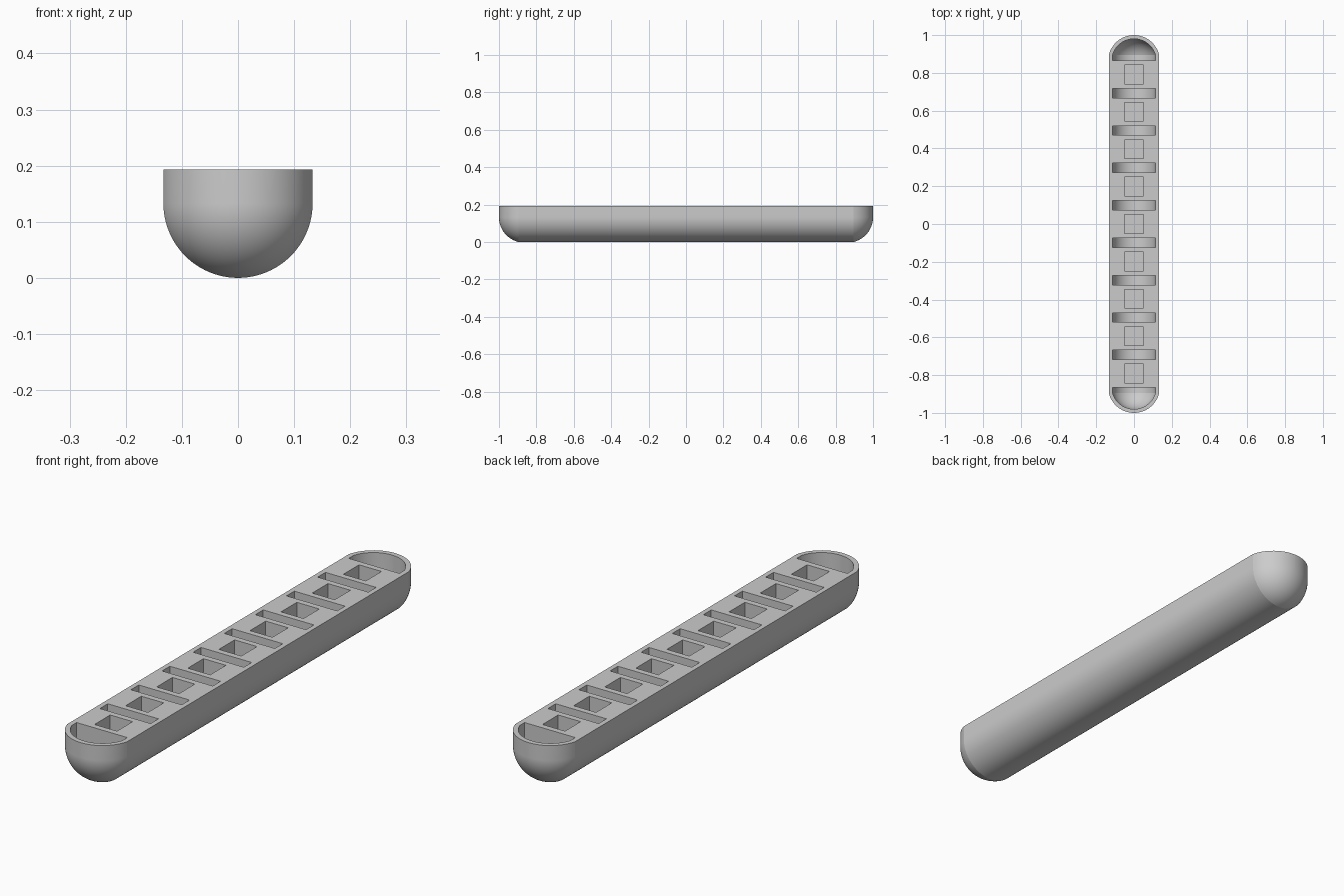
import bpy
import bmesh
from math import sin, cos, pi, asin, sqrt, radians

cube = bpy.data.objects.get("Cube")
if cube:
    bpy.data.objects.remove(cube, do_unlink=True)

AXIS_Z = 0.133      # height of the rounded underside's centre line
TOP = 0.193         # flat top
RADIUS = 0.133      # outer half width
WALL = 0.02
INNER = RADIUS - WALL
DOME_START = 0.896  # where the domed ends begin
PITCH = 0.198       # spacing of slots and square pockets
SLOT_HALF = 0.025

grey = bpy.data.materials.new("light grey")
grey.use_nodes = True
grey.diffuse_color = (0.6, 0.6, 0.6, 1)
grey.node_tree.nodes["Principled BSDF"].inputs["Base Color"].default_value = (0.6, 0.6, 0.6, 1)


def dome(radius, depth, steps=16):
    """Sections (y, radius) of a round end, from its rim to its tip."""
    ball = (radius ** 2 + depth ** 2) / (2 * depth)
    centre = DOME_START + depth - ball
    first = asin((ball - depth) / ball)
    last = radians(89.3)
    angles = [first + (last - first) * i / steps for i in range(steps + 1)]
    return [(centre + ball * sin(a), ball * cos(a)) for a in angles]


def add_loft(bm, sections, top, arc=48):
    """Loft U-shaped sections along y into a closed solid."""
    rings = []
    for y, r in sections:
        ring = [bm.verts.new((r, y, top))]
        for i in range(arc + 1):
            a = -pi * i / arc
            ring.append(bm.verts.new((r * cos(a), y, AXIS_Z + r * sin(a))))
        ring.append(bm.verts.new((-r, y, top)))
        rings.append(ring)
    for a, b in zip(rings, rings[1:]):
        for i in range(len(a)):
            j = (i + 1) % len(a)
            bm.faces.new((a[i], a[j], b[j], b[i]))
    bm.faces.new(rings[0])
    bm.faces.new(rings[-1])


def add_box(bm, y, half, low, high):
    box = bmesh.ops.create_cube(bm, size=1)["verts"]
    for v in box:
        v.co = (v.co.x * 2 * half, y + v.co.y * 2 * half, high if v.co.z > 0 else low)


def make_object(name, bm):
    bmesh.ops.recalc_face_normals(bm, faces=bm.faces)
    mesh = bpy.data.meshes.new(name)
    bm.to_mesh(mesh)
    bm.free()
    mesh.materials.append(grey)
    obj = bpy.data.objects.new(name, mesh)
    bpy.context.collection.objects.link(obj)
    return obj


# Tray body: half-round bar with domed ends and a flat top
bm = bmesh.new()
end = dome(RADIUS, 1 - DOME_START)
add_loft(bm, [(-y, r) for y, r in reversed(end)] + end, TOP)
tray = make_object("tray_body", bm)

# Cutter: round-bottomed slots, end wells and square pockets
bm = bmesh.new()
for i in range(-4, 4):
    y = (i + 0.5) * PITCH
    add_loft(bm, [(y - SLOT_HALF, INNER), (y + SLOT_HALF, INNER)], TOP + 0.05)
well = [(4.5 * PITCH - SLOT_HALF, INNER)] + dome(INNER, 1 - DOME_START - WALL)
for side in (-1, 1):
    add_loft(bm, [(side * y, r) for y, r in well], TOP + 0.05)
for i in range(-4, 5):
    add_box(bm, i * PITCH, 0.05, 0.05, TOP + 0.05)
cutter = make_object("pocket_cutter", bm)
cutter.hide_render = True

# Cut the tray, then remove the cutter
cut = tray.modifiers.new("pockets", "BOOLEAN")
cut.operation = "DIFFERENCE"
cut.solver = "EXACT"
cut.object = cutter
bpy.context.view_layer.objects.active = tray
tray.select_set(True)
bpy.ops.object.modifier_apply(modifier=cut.name)
bpy.data.objects.remove(cutter, do_unlink=True)
bpy.ops.object.shade_smooth_by_angle(angle=radians(12))
